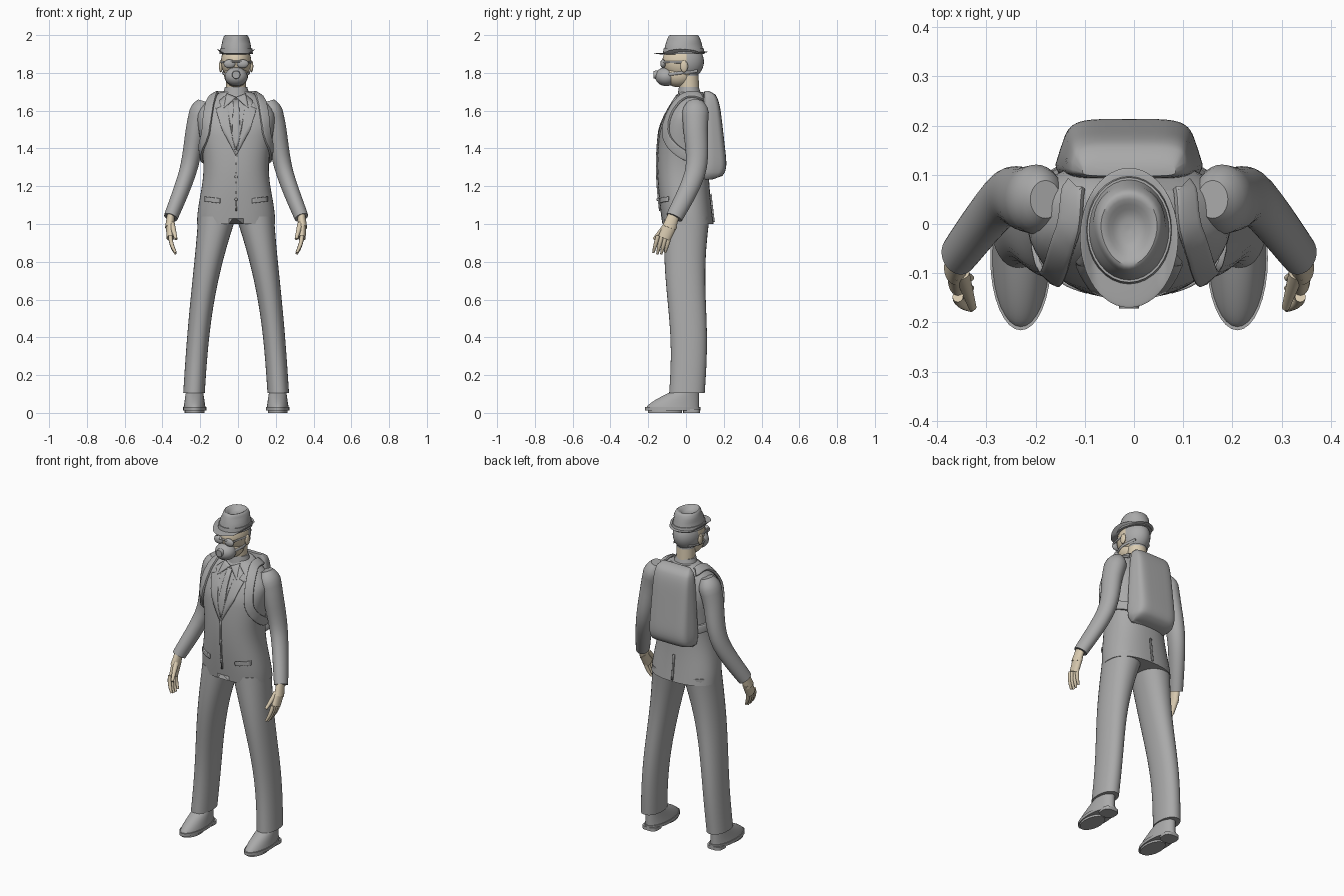
import bpy, bmesh
from math import sin, cos, pi, radians, copysign
from mathutils import Vector
from mathutils.bvhtree import BVHTree

if "Cube" in bpy.data.objects:
    bpy.data.objects.remove(bpy.data.objects["Cube"])

CENTRE = Vector((-.01, 0, 0))  # body centre line
SIDEWAYS = Vector((1, 0, 0))
BACKWARD = Vector((0, 1, 0))


def material(name, *rgb):
    mat = bpy.data.materials.new(name)
    mat.use_nodes = True
    mat.diffuse_color = (*rgb, 1)
    mat.node_tree.nodes["Principled BSDF"].inputs["Base Color"].default_value = (*rgb, 1)
    return mat


GREY = material("grey cloth", .4, .4, .4)
SKIN = material("pale skin", .7, .6, .44)


def finish(name, bm, mat, mirror, hair_line=None):
    """Mirror onto the right side if asked, then make a smooth object."""
    for vert in bm.verts:
        vert.co.x *= -1 if mirror else 1
        vert.co += CENTRE
    bmesh.ops.recalc_face_normals(bm, faces=bm.faces)
    mesh = bpy.data.meshes.new(name)
    mesh.materials.append(mat)
    if hair_line:
        mesh.materials.append(GREY)
        for face in bm.faces:
            middle = face.calc_center_median()
            face.material_index = int(middle.y > .01 and middle.z > hair_line)
    bm.to_mesh(mesh)
    bm.free()
    ob = bpy.data.objects.new(name, mesh)
    bpy.context.collection.objects.link(ob)
    bpy.ops.object.select_all(action="DESELECT")
    ob.select_set(True)
    bpy.context.view_layer.objects.active = ob
    bpy.ops.object.shade_smooth_by_angle(angle=radians(40))
    return ob


def mix(a, b, t):
    return a + (b - a) * t


def path(*points):
    """Smooth curve through a few points, as a function of t from 0 to 1."""
    pts = [Vector(p) for p in points]
    last = len(pts) - 1

    def at(t):
        i = min(int(t * last), last - 1)
        f = t * last - i
        b, c = pts[i], pts[i + 1]
        before, after = pts[max(i - 1, 0)], pts[min(i + 2, last)]
        leave, arrive = (c - before) / 2, (after - b) / 2
        ease = f * f * (3 - 2 * f)
        return mix(b, c, ease) + leave * f * (1 - f) ** 2 - arrive * f * f * (1 - f)
    return at


def sweep(name, centre, size, mat=GREY, side=None, square=2, sides=32, steps=16,
          mirror=False, normal=None, tweak=None, hair_line=None):
    """Skin rings along centre(t); they lie level unless side or normal is given."""
    bm, loops = bmesh.new(), []
    for i in range(steps + 1):
        t = i / steps
        mid, (wide, deep) = Vector(centre(t)), size(t)
        ahead = Vector(centre(min(t + .01, 1))) - Vector(centre(max(t - .01, 0)))
        ahead.normalize()
        u, v = SIDEWAYS, BACKWARD
        if normal:
            side = ahead.cross(normal(t))
        if side:
            u = (side - ahead * side.dot(ahead)).normalized()
            v = ahead.cross(u)
        loop = []
        for j in range(sides):
            c, s = cos(2 * pi * j / sides), sin(2 * pi * j / sides)
            across = copysign(abs(c) ** (2 / square), c) * wide
            along = copysign(abs(s) ** (2 / square), s) * deep
            loop.append(bm.verts.new(mid + u * across + v * along))
        loops.append(loop)
    for low, high in zip(loops, loops[1:]):
        for j in range(sides):
            k = (j + 1) % sides
            bm.faces.new((low[j], low[k], high[k], high[j]))
    bm.faces.new(loops[0])
    bm.faces.new(loops[-1])
    if tweak:
        for vert in bm.verts:
            tweak(vert.co)
    return finish(name, bm, mat, mirror, hair_line)


def rod(name, start, end, wide, deep, taper=1, **options):
    start, end = Vector(start), Vector(end)
    sweep(name, lambda t: mix(start, end, t),
          lambda t: (wide * mix(1, taper, t), deep * mix(1, taper, t)), **options)


def ball(name, middle, size, mat=GREY, mirror=False, hair_line=None):
    bm = bmesh.new()
    bmesh.ops.create_uvsphere(bm, u_segments=32, v_segments=20, radius=1)
    bmesh.ops.scale(bm, vec=size, verts=bm.verts)
    bmesh.ops.translate(bm, vec=middle, verts=bm.verts)
    finish(name, bm, mat, mirror, hair_line)


# Jacket body: narrow waist, rounded shoulders, small opening at the front hem
def body_size(t):
    shoulder, chest = max(0, t - .8) / .2, max(0, t - .7) / .3
    return ((.19 + .017 * cos(2 * pi * t / .85)) * (1 - .6 * shoulder ** 2),
            .136 * (1 - .55 * chest ** 1.5))


def open_hem(co):
    if co.z < 1.001 and co.y < 0:
        co.z += max(0, .06 - 2 * abs(co.x))


torso = sweep("jacket_body", lambda t: (0, .01 + .02 * t - .035 * sin(pi * t), 1 + .7 * t),
              body_size, square=2.4, sides=48, steps=24, tweak=open_hem)
tree = BVHTree.FromObject(torso, bpy.context.evaluated_depsgraph_get())


def patch(name, *outline, mirror=False, facing=-1):
    """Thin plate lying on the jacket, on its front unless facing is 1."""
    bm = bmesh.new()
    face = bm.faces.new([bm.verts.new((x, 0, z)) for x, z in outline])
    bmesh.ops.triangulate(bm, faces=[face])
    bmesh.ops.subdivide_edges(bm, edges=bm.edges[:], cuts=5, use_grid_fill=True)
    for vert in bm.verts:
        start = vert.co + CENTRE + BACKWARD * facing
        hit = tree.ray_cast(start, -BACKWARD * facing)[0] or tree.find_nearest(start)[0]
        vert.co.y = hit.y + .004 * facing
    ob = finish(name, bm, GREY, mirror)
    plate = ob.modifiers.new("thickness", "SOLIDIFY")
    plate.thickness, plate.offset = .008, 0


# Shirt and jacket details
patch("tie", (-.015, 1.66), (.015, 1.66), (.022, 1.46), (0, 1.39), (-.022, 1.46))
patch("front_edge", (-.004, 1.37), (.004, 1.37), (.004, 1.07), (-.004, 1.07))
patch("back_vent", (-.005, 1.16), (.005, 1.16), (.005, 1.01), (-.005, 1.01), facing=1)
for height in (1.13, 1.25):
    ball("jacket_button", (0, -.15, height), (.008, .006, .008))
rod("shirt_collar", (0, .02, 1.67), (0, .015, 1.725), .074, .066, taper=.8)

# Head, mask and glasses
ball("head", (0, -.015, 1.86), (.08, .11, .1), SKIN, hair_line=1.78)
ball("jaw", (0, -.04, 1.79), (.064, .08, .066), SKIN)
rod("neck", (0, .02, 1.66), (0, .01, 1.84), .053, .053, mat=SKIN, hair_line=1.78)
ball("breathing_mask", (0, -.105, 1.78), (.06, .058, .05))
rod("mask_valve", (0, -.14, 1.79), (0, -.172, 1.79), .025, .025, taper=.8, side=SIDEWAYS)
rod("glasses_bridge", (-.03, -.13, 1.86), (.03, -.13, 1.86), .005, .005, side=BACKWARD)

# Hat: tapered crown with a teardrop dent, and a brim that curls at the sides
crown = path((1, 1.9), (.84, 1.97), (.66, 2), (.3, 1.98), (.03, 1.975))


def teardrop(co):
    if co.z > 1.97:
        co.x *= 1 + 1.8 * (co.y + .01)


def curl(co):
    co.z += .8 * max(0, abs(co.x) - .07) + .08 * max(0, co.y)


sweep("hat_crown", lambda t: (0, -.012, crown(t).y),
      lambda t: (.086 * crown(t).x, .108 * crown(t).x), tweak=teardrop)
rod("hat_band", (0, -.012, 1.9), (0, -.012, 1.928), .089, .111, taper=.96)
sweep("hat_brim", lambda t: (0, -.012 - .016 * sin(pi * t), 1.897 + .01 * t),
      lambda t: (.08 + .02 * sin(pi * t), .1 + .042 * sin(pi * t)), sides=48, tweak=curl)


# Backpack: rounded ends, slimmer at the top and away from the back
def pack_size(t):
    full = (1 - abs(2 * t - 1) ** 6) ** .5
    return (.15 - .03 * t) * mix(.75, 1, full), (.07 - .03 * t) * mix(.3, 1, full)


def slope_sides(co):
    co.x *= 1.05 - 2.3 * max(0, co.y - .12)


sweep("backpack", lambda t: (0, .1 + .8 * pack_size(t)[1], 1.235 + .47 * t), pack_size,
      square=5, sides=40, steps=24, tweak=slope_sides)

# Backpack strap route, laid on the jacket surface
route = path((.12, .09, 1.69), (.13, -.02, 1.68), (.16, -.11, 1.5),
             (.175, -.03, 1.38), (.13, .11, 1.33))


def strap_normal(t):
    return tree.find_nearest(route(t) + CENTRE)[1]


def strap_centre(t):
    return tree.find_nearest(route(t) + CENTRE)[0] - CENTRE + strap_normal(t) * .009


sleeve = path((.17, .05, 1.65), (.208, .05, 1.52), (.255, .05, 1.28), (.346, -.062, 1.035))


def sleeve_size(t):
    radius = mix(.064, .037, t) * min(1, .5 + 3 * t)
    return radius, radius * 1.2


def leg_centre(t):
    return (mix(.1, .223, t) + .02 * sin(pi * t), .005 - .01 * sin(2 * pi * t), mix(1.04, .105, t))


def leg_size(t):
    return .057 + .044 * (1 - t) ** 3, .094 + .026 * (1 - t) ** 2


def shoe_size(t):
    return .058 - .015 * t, .14 - .085 * t ** 1.4


# Everything that comes in pairs
for label, mirror in (("left_", False), ("right_", True)):
    patch(label + "lapel", (.055, 1.68), (.09, 1.65), (.078, 1.62), (.108, 1.61),
          (.075, 1.5), (0, 1.36), (.035, 1.52), mirror=mirror)
    patch(label + "collar_point", (0, 1.67), (.05, 1.69), (.066, 1.61), mirror=mirror)
    patch(label + "pocket_flap", (.085, 1.135), (.165, 1.145), (.165, 1.12), (.085, 1.11),
          mirror=mirror)
    sweep(label + "backpack_strap", strap_centre, lambda t: (.026, .009), square=4,
          sides=16, steps=32, normal=strap_normal, mirror=mirror)

    # Arm and hand
    sweep(label + "sleeve", sleeve, sleeve_size, side=SIDEWAYS, mirror=mirror)
    hand = dict(mat=SKIN, side=SIDEWAYS, mirror=mirror)
    rod(label + "wrist", (.344, -.06, 1.06), (.352, -.09, .98), .02, .03, taper=1.2, **hand)
    rod(label + "palm", (.35, -.08, 1), (.348, -.115, .925), .022, .037, taper=.9, **hand)
    for i, finger in enumerate(("little", "ring", "middle", "index")):
        knuckle = -.085 - .021 * i
        length = .09 + .01 * sin(i)
        sweep(label + finger + "_finger",
              lambda t: (.348 - .028 * t * t, knuckle - .025 * t, .94 - length * t),
              lambda t: (.011 - .005 * t ** 3,) * 2, sides=12, steps=8, **hand)
    rod(label + "thumb", (.34, -.1, 1), (.318, -.17, .92), .016, .016, taper=.5, **hand)

    # Leg and shoe
    sweep(label + "trouser_leg", leg_centre, leg_size, square=2.2, mirror=mirror)
    sweep(label + "shoe_upper", lambda t: (.22, .07 - shoe_size(t)[1], .028 + .1 * t),
          shoe_size, mirror=mirror)
    rod(label + "shoe_sole", (.22, -.07, .012), (.22, -.07, .03), .062, .146, mirror=mirror)
    rod(label + "shoe_tread", (.22, -.11, 0), (.22, -.11, .016), .052, .09, mirror=mirror)
    rod(label + "shoe_heel", (.22, .03, 0), (.22, .03, .02), .048, .045, square=3, mirror=mirror)

    # Face parts
    ball(label + "ear", (.081, -.01, 1.835), (.01, .02, .032), SKIN, mirror)
    ball(label + "lens", (.035, -.122, 1.848), (.031, .014, .023), mirror=mirror)
    rod(label + "glasses_arm", (.06, -.12, 1.858), (.084, 0, 1.856), .004, .006,
        side=SIDEWAYS, mirror=mirror)
    sweep(label + "mask_band", path((.05, -.1, 1.79), (.07, -.03, 1.8), (.05, .06, 1.81)),
          lambda t: (.004, .008), side=SIDEWAYS, sides=12, mirror=mirror)
